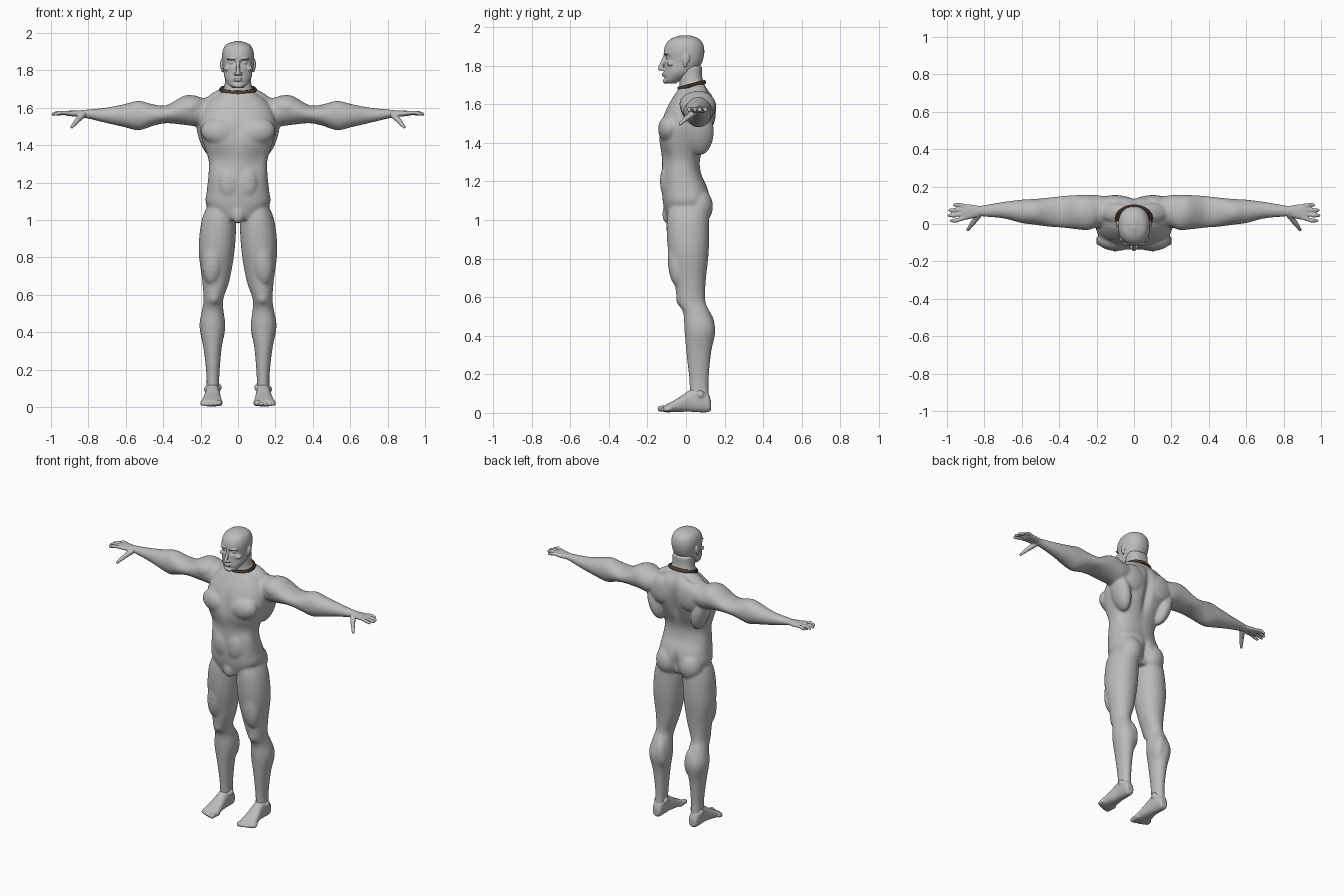
import bpy, bmesh, math
from mathutils import Matrix, Vector

cube = bpy.data.objects.get("Cube")
if cube:
    bpy.data.objects.remove(cube, do_unlink=True)


def material(name, colour, roughness):
    mat = bpy.data.materials.new(name)
    mat.use_nodes = True
    mat.diffuse_color = colour
    shader = mat.node_tree.nodes["Principled BSDF"]
    shader.inputs["Base Color"].default_value = colour
    shader.inputs["Roughness"].default_value = roughness
    return mat


grey = material("grey skin", (0.5, 0.5, 0.5, 1), 0.6)
brown = material("brown leather", (0.1, 0.05, 0.03, 1), 0.6)


def spline(rows, steps=5):
    """Catmull-Rom resampling of a list of section rows."""
    points = [Vector(row) for row in rows]
    padded = [points[0]] + points + [points[-1]]
    for a, b, c, d in zip(padded, padded[1:], padded[2:], padded[3:]):
        for step in range(steps):
            t = step / steps
            yield (b * 2 + (c - a) * t + (a * 2 - b * 5 + c * 4 - d) * t**2
                   + (b * 3 - a - c * 3 + d) * t**3) / 2
    yield points[-1]


def loft(bm, axis, rows, square=1.0, sides=48):
    """Skin rounded sections: position on axis, then low/high of the other two."""
    rings = []
    for at, low_a, high_a, low_b, high_b in spline(rows):
        ring = []
        for i in range(sides):
            angle = math.tau * i / sides
            c, s = math.cos(angle), math.sin(angle)
            c = math.copysign(abs(c) ** square, c)
            s = math.copysign(abs(s) ** square, s)
            a = (low_a + high_a + (high_a - low_a) * c) / 2
            b = (low_b + high_b + (high_b - low_b) * s) / 2
            place = {"x": (at, a, b), "y": (a, at, b), "z": (a, b, at)}
            ring.append(bm.verts.new(place[axis]))
        rings.append(ring)
    for r, q in zip(rings, rings[1:]):
        for i in range(sides):
            j = (i + 1) % sides
            bm.faces.new((r[i], r[j], q[j], q[i]))
    bm.faces.new(rings[0])
    bm.faces.new(rings[-1])


def blob(bm, centre, size, tilt=0.0, axis="Y"):
    """Ellipsoid used for muscles and soft details."""
    matrix = (Matrix.Translation(centre) @ Matrix.Rotation(math.radians(tilt), 4, axis)
              @ Matrix.Diagonal((*size, 1)))
    bmesh.ops.create_icosphere(bm, subdivisions=3, radius=1, matrix=matrix)


def rod(bm, path, start, end):
    """Tapered chain of round beads from one point to the next."""
    points = [Vector(p) for p in path]
    for a, b in zip(points, points[1:]):
        count = max(2, int((b - a).length / (end * 0.5)))
        for i in range(count + 1):
            radius = start + (end - start) * i / count
            blob(bm, a.lerp(b, i / count), (radius,) * 3)


def dent(bm, centre, reach, push):
    """Soft push of the surface near a point, on both sides of the body."""
    for v in bm.verts:
        p = Vector((abs(v.co.x), v.co.y, v.co.z)) - Vector(centre)
        v.co += Vector(push) * math.exp(-sum((d / r) ** 2 for d, r in zip(p, reach)))


def finish(name, bm, voxel, smoothing):
    """Mirror the side parts, fuse everything and soften it."""
    bmesh.ops.recalc_face_normals(bm, faces=bm.faces)
    mesh = bpy.data.meshes.new(name)
    bm.to_mesh(mesh)
    bm.free()
    obj = bpy.data.objects.new(name, mesh)
    bpy.context.collection.objects.link(obj)
    mesh.materials.append(grey)
    mirror = obj.modifiers.new("Mirror", "MIRROR")
    mirror.use_mirror_merge = False
    fuse = obj.modifiers.new("Fuse", "REMESH")
    fuse.mode = "VOXEL"
    fuse.voxel_size = voxel
    fuse.use_smooth_shade = True
    soften = obj.modifiers.new("Soften", "SMOOTH")
    soften.factor = 0.5
    soften.iterations = smoothing


# Torso and neck
body = bmesh.new()
torso = [(1.0, .08, -.10, .09), (1.08, .168, -.118, .125), (1.16, .166, -.125, .115),
         (1.24, .158, -.125, .08), (1.32, .157, -.125, .075), (1.42, .188, -.14, .115),
         (1.5, .205, -.13, .142), (1.58, .19, -.1, .15), (1.64, .15, -.065, .14),
         (1.69, .085, -.035, .105), (1.74, .07, -.035, .085), (1.8, .068, -.035, .085)]
loft(body, "z", [(z, -w, w, front, back) for z, w, front, back in torso], .82)
dent(body, (0, .14, 1.45), (.025, .05, .2), (0, -.03, 0))     # spine groove
dent(body, (0, .14, 1.08), (.02, .06, .06), (0, -.03, 0))     # seat cleft
dent(body, (0, -.14, 1.48), (.02, .05, .08), (0, .012, 0))    # breastbone
dent(body, (.12, -.14, 1.32), (.06, .06, .06), (0, .02, 0))   # waist hollow

# Leg
loft(body, "z", [(1.1, .04, .15, -.08, .1), (1.0, .012, .194, -.1, .118),
                 (.84, .018, .21, -.093, .118), (.68, .045, .192, -.06, .102),
                 (.58, .078, .184, -.045, .1), (.52, .078, .192, -.015, .125),
                 (.43, .068, .206, -.008, .152), (.31, .088, .184, .002, .13),
                 (.16, .1, .168, .018, .117), (.05, .102, .172, .02, .122)], .95)

# Arm
loft(body, "x", [(.12, .0, .14, 1.52, 1.65), (.2, -.02, .155, 1.5, 1.655),
                 (.28, -.03, .156, 1.508, 1.668), (.38, -.02, .15, 1.518, 1.615),
                 (.45, -.015, .142, 1.505, 1.618), (.53, -.004, .134, 1.48, 1.638),
                 (.6, .005, .13, 1.495, 1.622), (.7, .03, .118, 1.518, 1.602),
                 (.82, .04, .098, 1.546, 1.59), (.85, .04, .098, 1.548, 1.588)])

# Muscles: centre, size and sideways tilt
for centre, size, tilt in [
        ((.095, -.085, 1.47), (.105, .06, .075), -10),    # chest
        ((.165, .07, 1.46), (.05, .075, .13), 15),        # side of back
        ((.1, .12, 1.56), (.09, .035, .09), -20),         # shoulder blade
        ((.26, .06, 1.6), (.09, .095, .068), 10),         # shoulder
        ((.1, .06, 1.665), (.09, .05, .03), 25),          # neck slope
        ((.085, .065, 1.07), (.08, .075, .095), 0),       # seat
        ((.045, -.1, 1.2), (.06, .035, .09), 0),          # belly
        ((.13, -.04, .8), (.06, .055, .15), -6),          # front thigh
        ((.13, -.015, .59), (.035, .037, .045), 0),       # knee
        ((.11, .095, .44), (.04, .055, .1), 5),           # calf
        ((0, -.095, 1.03), (.035, .028, .05), 0)]:        # groin
    blob(body, centre, size, tilt)
finish("body", body, .0065, 14)

# Hands: palm, four fingers and a thumb
hand = bmesh.new()
loft(hand, "x", [(.81, .044, .094, 1.55, 1.586), (.84, .038, .098, 1.552, 1.586),
                 (.88, .026, .105, 1.554, 1.585), (.915, .022, .106, 1.558, 1.584),
                 (.93, .026, .1, 1.562, 1.58)], .85)
for base, tip, reach in [(.031, .018, .985), (.054, .046, .997),
                         (.077, .074, .992), (.097, .102, .968)]:
    rod(hand, [(.91, base, 1.573), (reach - .035, tip, 1.574), (reach - .008, tip, 1.566)],
        .0115, .009)
rod(hand, [(.83, .05, 1.562), (.86, .008, 1.532)], .018, .014)
rod(hand, [(.86, .008, 1.532), (.888, -.03, 1.498)], .014, .009)
finish("hands", hand, .0045, 4)

# Feet: instep, heel and toes
foot = bmesh.new()
loft(foot, "y", [(.13, .115, .155, .015, .06), (.115, .105, .168, .004, .1),
                 (.07, .1, .172, .003, .135), (.02, .097, .174, .006, .118),
                 (-.04, .09, .186, .005, .078), (-.09, .085, .196, .003, .05),
                 (-.115, .09, .192, .004, .036)], .85)
for i, reach in enumerate((-.14, -.137, -.128, -.118, -.106)):
    x = .1 + i * .0225
    size = .011 if i else .016
    rod(foot, [(x, -.08, .023), (x + .002, reach + size / 2, .006 + size)], size + .002, size)
blob(foot, (.105, .07, .105), (.018, .022, .022))
blob(foot, (.168, .075, .095), (.014, .02, .02))
finish("feet", foot, .005, 4)

# Head
head = bmesh.new()
skull = [(1.706, .03, -.1, -.055), (1.725, .05, -.114, -.025), (1.755, .066, -.116, .03),
         (1.79, .075, -.113, .068), (1.83, .082, -.112, .088), (1.875, .086, -.115, .095),
         (1.915, .079, -.102, .087), (1.942, .058, -.072, .062), (1.957, .015, -.025, .02)]
loft(head, "z", [(z, -w, w, front, back) for z, w, front, back in skull], .9)
dent(head, (.034, -.108, 1.842), (.021, .05, .013), (0, .022, 0))   # eye sockets
dent(head, (.06, -.08, 1.775), (.025, .05, .03), (-.008, .008, 0))  # cheeks
dent(head, (0, -.115, 1.735), (.05, .04, .008), (0, .007, 0))       # below lips
for centre, size, tilt, axis in [
        ((.034, -.088, 1.842), (.016, .014, .012), 0, "Y"),    # eye
        ((.034, -.106, 1.862), (.028, .011, .006), 8, "Z"),    # brow
        ((.013, -.12, 1.782), (.01, .014, .009), 0, "Y"),      # nostril
        ((0, -.118, 1.757), (.024, .008, .005), 0, "Y"),       # upper lip
        ((0, -.116, 1.747), (.02, .009, .005), 0, "Y"),        # lower lip
        ((0, -.106, 1.72), (.026, .014, .014), 0, "Y"),        # chin
        ((.058, -.078, 1.81), (.02, .02, .014), 0, "Y"),       # cheekbone
        ((.087, .0, 1.832), (.009, .018, .031), -12, "X"),     # ear
        ((.084, -.004, 1.805), (.007, .01, .014), 0, "Y")]:    # ear lobe
    blob(head, centre, size, tilt, axis)
rod(head, [(0, -.11, 1.85), (0, -.134, 1.785)], .008, .012)
finish("head", head, .0035, 3)

# Collar: a flattened leather ring sloping down to the front
bpy.ops.mesh.primitive_torus_add(major_radius=.09, minor_radius=.011, major_segments=40,
                                 minor_segments=10, location=(0, .03, 1.698),
                                 rotation=(math.radians(14), 0, 0))
collar = bpy.context.object
collar.name = "collar"
collar.scale = (1, .76, 1)
collar.data.materials.append(brown)
bpy.ops.object.shade_smooth_by_angle()
